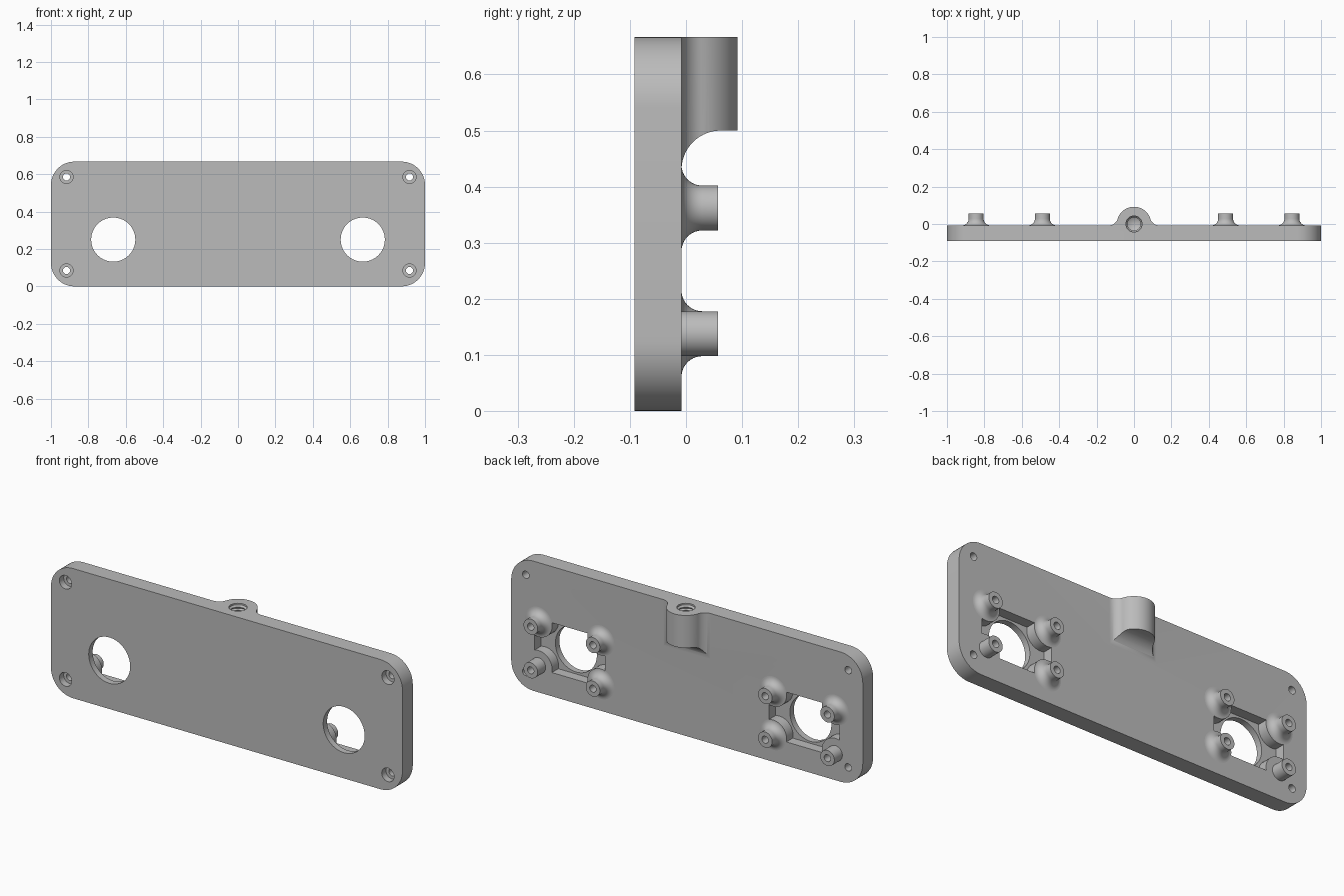
import bpy
import bmesh
from math import sin, cos, pi, sqrt, atan2
from mathutils import Matrix, Vector

cube = bpy.data.objects.get("Cube")
if cube:
    bpy.data.objects.remove(cube, do_unlink=True)

grey = bpy.data.materials.new("satin grey")
grey.use_nodes = True
COLOUR = (0.5, 0.5, 0.5, 1)
grey.diffuse_color = COLOUR
grey.node_tree.nodes["Principled BSDF"].inputs["Base Color"].default_value = COLOUR

# Local z becomes +y, local y becomes -z
TO_BACK = Matrix.Rotation(-pi / 2, 4, "X")
FRONT, BACK, HEIGHT = -0.092, -0.008, 0.667


def finish(name, bm, matrix):
    bmesh.ops.remove_doubles(bm, verts=bm.verts, dist=1e-5)
    bmesh.ops.recalc_face_normals(bm, faces=bm.faces)
    bm.transform(matrix)
    mesh = bpy.data.meshes.new(name)
    bm.to_mesh(mesh)
    bm.free()
    mesh.materials.append(grey)
    obj = bpy.data.objects.new(name, mesh)
    bpy.context.collection.objects.link(obj)
    return obj


def prism(name, outline, low, high, matrix=Matrix()):
    """Extrude a flat outline along local z."""
    bm = bmesh.new()
    face = bm.faces.new([bm.verts.new((x, y, low)) for x, y in outline])
    new = bmesh.ops.extrude_face_region(bm, geom=[face])["geom"]
    verts = [v for v in new if isinstance(v, bmesh.types.BMVert)]
    bmesh.ops.translate(bm, verts=verts, vec=(0, 0, high - low))
    return finish(name, bm, matrix)


def lathe(name, profile, matrix=Matrix(), steps=40):
    """Spin a (radius, height) profile around local z."""
    bm = bmesh.new()
    verts = [bm.verts.new((r, 0, h)) for r, h in profile]
    edges = [bm.edges.new(pair) for pair in zip(verts, verts[1:])]
    bmesh.ops.spin(bm, geom=verts + edges, axis=(0, 0, 1), cent=(0, 0, 0),
                   angle=2 * pi, steps=steps, use_duplicate=False)
    return finish(name, bm, matrix)


def arc(cx, cy, r, start, end, n=12):
    return [(cx + r * cos(start + (end - start) * i / n),
             cy + r * sin(start + (end - start) * i / n)) for i in range(n + 1)]


def combine(target, tool, operation="DIFFERENCE"):
    mod = target.modifiers.new("combine", "BOOLEAN")
    mod.operation, mod.solver, mod.object = operation, "EXACT", tool
    bpy.context.view_layer.objects.active = target
    bpy.ops.object.modifier_apply(modifier=mod.name)
    bpy.data.objects.remove(tool, do_unlink=True)


def at(x, z):
    return Matrix.Translation((x, 0, z)) @ TO_BACK


# Rounded plate
R = 0.125
outline = []
for i, (sx, sy) in enumerate([(1, 1), (-1, 1), (-1, -1), (1, -1)]):
    outline += arc(sx * (1 - R), sy * (HEIGHT / 2 - R), R, i * pi / 2, (i + 1) * pi / 2)
plate = prism("plate", outline, FRONT, BACK, at(0, HEIGHT / 2))

# Mount boss on the back, flared into the plate and scooped underneath
BOSS, FLARE, SCOOP, LOW = 0.092, 0.05, 0.07, 0.43
cy = BACK + FLARE
cx = sqrt((BOSS + FLARE) ** 2 - cy ** 2)
join = atan2(cy, cx)
shape = [(cx, BACK - 0.02)] + arc(cx, cy, FLARE, -pi / 2, join - pi)
shape += arc(0, 0, BOSS, join, pi - join, 32)[1:-1]
shape += arc(-cx, cy, FLARE, -join, -pi / 2) + [(-cx, BACK - 0.02)]
boss = prism("boss", shape, LOW, HEIGHT)
scoop = arc(BACK + SCOOP, LOW, SCOOP, pi, pi / 2, 20)
scoop += [(0.2, LOW + SCOOP), (0.2, LOW - 0.03), (BACK, LOW - 0.03)]
# Local axes: x to world y, y to world z, z to world x
SIDEWAYS = Matrix(((0, 0, 1, 0), (1, 0, 0, 0), (0, 1, 0, 0), (0, 0, 0, 1)))
combine(boss, prism("scoop_cutter", scoop, -0.3, 0.3, SIDEWAYS))
combine(plate, boss, "UNION")

# Threaded socket with a conical end
thread = [(0, HEIGHT + 0.02), (0.043, HEIGHT + 0.02), (0.043, HEIGHT - 0.008)]
for i in range(7):
    z = HEIGHT - 0.012 - i * 0.016
    thread += [(0.035, z - 0.004), (0.035, z - 0.006), (0.043, z - 0.014)]
thread += [(0.035, HEIGHT - 0.135), (0, HEIGHT - 0.155)]
combine(plate, lathe("socket_cutter", thread))

# Counterbored screw holes in the corners
bore = [(0, FRONT - 0.02), (0.035, FRONT - 0.02), (0.035, FRONT + 0.035),
        (0.019, FRONT + 0.035), (0.019, 0.02), (0, 0.02)]
for x in (-0.917, 0.917):
    for z in (0.085, 0.585):
        combine(plate, lathe("screw_cutter", bore, at(x, z), 24))

# Pocket outline: a rectangle that steps around the four posts
PX, PZ, KEEP, W, H = 0.177, 0.112, 0.077, 0.2, 0.128
start = atan2(-sqrt(KEEP ** 2 - (W - PX) ** 2), W - PX)
end = atan2(H - PZ, -sqrt(KEEP ** 2 - (H - PZ) ** 2)) - 2 * pi
corner = arc(PX, PZ, KEEP, start, end)
pocket = []
for sx, sy in [(1, 1), (-1, 1), (-1, -1), (1, -1)]:
    points = [(sx * x, sy * y) for x, y in corner]
    pocket += points if sx * sy > 0 else points[::-1]

# Sensor openings and their posts
LENS, EYE_Z, TIP, POST, FIL = 0.118, 0.25, 0.057, 0.04, 0.037
hole = [(0.018, TIP), (0.018, BACK), (0, BACK)]
flared = [(r, h) for r, h in arc(POST + FIL, BACK + FIL, FIL, -pi / 2, -pi, 10)]
for side, word in ((1, "left"), (-1, "right")):
    x = side * 0.667
    combine(plate, prism("pocket_cutter", pocket, -0.06, 0.03, at(x, EYE_Z)))
    lens = [(0, -0.2), (LENS, -0.2), (LENS, 0.1), (0, 0.1)]
    combine(plate, lathe("lens_cutter", lens, at(x, EYE_Z), 64))
    for out, along in ((1, "outer"), (-1, "inner")):
        for up, level in ((1, "upper"), (-1, "lower")):
            plain = out > 0 and up < 0
            base = [(POST, BACK - 0.01)] if plain else flared
            lathe(f"{word}_{level}_{along}_post", base + [(POST, TIP)] + hole,
                  at(x + side * out * PX, EYE_Z + up * PZ))

# Smooth rounded surfaces, keep the hard edges
bpy.ops.object.select_all(action="DESELECT")
for obj in bpy.context.collection.objects:
    if obj.type == "MESH" and (obj.name == "plate" or obj.name.endswith("post")):
        obj.select_set(True)
        bpy.context.view_layer.objects.active = obj
bpy.ops.object.shade_smooth_by_angle(angle=0.5)
